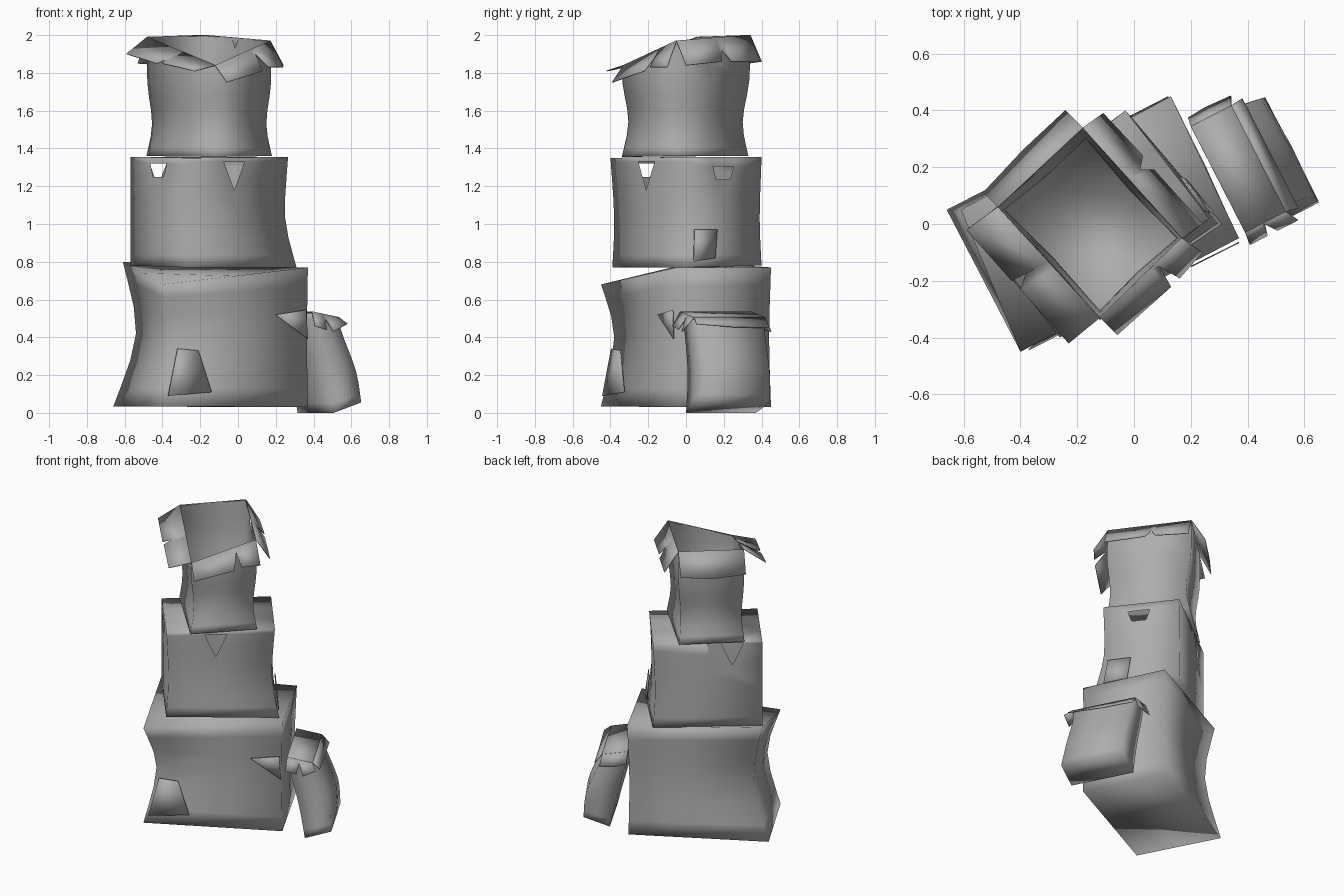
import bpy, bmesh, math
from mathutils import Vector, Matrix

if "Cube" in bpy.data.objects:
    bpy.data.objects.remove(bpy.data.objects["Cube"])

cloth = bpy.data.materials.new("grey_cloth")
cloth.diffuse_color = (.42, .42, .42, 1)
cloth.use_nodes = True
cloth.node_tree.nodes["Principled BSDF"].inputs["Base Color"].default_value = cloth.diffuse_color


def finish(name, bm, thick=0.0, angle=180):
    me = bpy.data.meshes.new(name)
    bmesh.ops.recalc_face_normals(bm, faces=bm.faces)
    bm.to_mesh(me)
    bm.free()
    me.materials.append(cloth)
    ob = bpy.data.objects.new(name, me)
    bpy.context.collection.objects.link(ob)
    bpy.ops.object.select_all(action='DESELECT')
    ob.select_set(True)
    bpy.context.view_layer.objects.active = ob
    bpy.ops.object.shade_smooth_by_angle(angle=math.radians(angle))
    if thick:
        m = ob.modifiers.new("cloth", 'SOLIDIFY')
        m.thickness = thick
        m.offset = 0
    return ob


def spline(pts, t):
    # Catmull-Rom through the rings
    s = min(int(t), len(pts) - 2)
    f = t - s
    p1, p2 = pts[s], pts[s + 1]
    p0 = pts[max(s - 1, 0)]
    p3 = pts[min(s + 2, len(pts) - 1)]
    return 0.5 * (2 * p1 + (p2 - p0) * f + (2 * p0 - 5 * p1 + 4 * p2 - p3) * f * f
                  + (3 * p1 - p0 - 3 * p2 + p3) * f ** 3)


def tear(bm, loc, ang, prof):
    # slice the wall along a convex profile (along, z) and drop the inside
    mat = Matrix.Translation(loc) @ Matrix.Rotation(math.radians(ang), 4, 'Z')
    inv = mat.inverted()
    pts = [Vector((x, 0, z)) for x, z in prof]
    mid = sum(pts, Vector()) / len(pts)
    planes = []
    for a, b in zip(pts, pts[1:] + pts[:1]):
        no = (b - a).cross(Vector((0, 1, 0))).normalized()
        planes.append((a, no if no.dot(mid - a) < 0 else -no))

    def near(f):
        loc_pts = [inv @ v.co for v in f.verts]
        return (all(abs(p.y) < .09 for p in loc_pts)
                and min(p.x for p in loc_pts) < .09 and max(p.x for p in loc_pts) > -.09
                and max(p.z for p in loc_pts) > -.12)
    for a, no in planes:
        fs = [f for f in bm.faces if near(f)]
        geom = fs + list({e for f in fs for e in f.edges}) + list({v for f in fs for v in f.verts})
        bmesh.ops.bisect_plane(bm, geom=geom, plane_co=mat @ a, plane_no=mat.to_3x3() @ no)
    dead = []
    for f in bm.faces:
        c = inv @ f.calc_center_median()
        if abs(c.y) < .09 and all((c - a).dot(no) < 0 for a, no in planes):
            dead.append(f)
    bmesh.ops.delete(bm, geom=dead, context='FACES')


def sack(name, rings, bow=0.0, close_top=False, tears=(), n=2, steps=3):
    bm = bmesh.new()
    cols = [[Vector(r[k]) for r in rings] for k in range(4)]
    loops = []
    total = (len(rings) - 1) * steps
    for i in range(total + 1):
        c = [spline(col, i / steps) for col in cols]
        mid = sum(c, Vector()) / 4
        loop = []
        for k in range(4):
            a, b = c[k], c[(k + 1) % 4]
            out = (a + b) / 2 - mid
            out.z = 0
            out.normalize()
            for j in range(n):
                t = j / n
                amt = bow * math.sin(math.pi * t) * math.sin(math.pi * i / total)
                loop.append(bm.verts.new(a.lerp(b, t) + out * amt))
        loops.append(loop)
    for lo, hi in zip(loops, loops[1:]):
        for j in range(4 * n):
            q = (j + 1) % (4 * n)
            bm.faces.new((lo[j], lo[q], hi[q], hi[j]))
    bm.faces.new(loops[0][::-1])
    if close_top:
        bm.faces.new(loops[-1])
    for t in tears:
        tear(bm, *t)
    return finish(name, bm)


def flap(name, a, b, outer):
    # folded cloth strip: straight along a-b, outer edge ragged
    bm = bmesh.new()
    a, b = Vector(a), Vector(b)
    top = [bm.verts.new(a.lerp(b, t)) for t, _ in outer]
    low = [bm.verts.new(p) for _, p in outer]
    for i in range(len(outer) - 1):
        bm.faces.new((top[i], top[i + 1], low[i + 1], low[i]))
    return finish(name, bm, .005, 40)


def patch(name, pts):
    bm = bmesh.new()
    bm.faces.new([bm.verts.new(p) for p in pts])
    return finish(name, bm, .005, 40)


# Large bottom sack (corners: front, right, back, left)
sack("bottom_sack", [
    [(-.40, -.45, .035), (.37, -.05, .03), (.12, .45, .03), (-.66, .05, .035)],
    [(-.35, -.38, .40), (.365, -.05, .40), (.12, .44, .40), (-.54, .04, .42)],
    [(-.40, -.45, .68), (.37, -.05, .77), (.13, .45, .77), (-.61, .05, .80)]],
    bow=0.012, close_top=True)
patch("bottom_patch", [(-.37, -.442, .09), (-.14, -.326, .11), (-.21, -.347, .33), (-.32, -.395, .34)])

# Middle sack with tears below its rim
wedge = [(-.07, .05), (0, -.10), (.07, .05)]
scoop = [(-.07, .03), (-.045, -.04), (.045, -.04), (.07, .03)]
sack("middle_sack", [
    [(-.27, -.39, .77), (.31, .0, .77), (-.03, .40, .78), (-.57, -.01, .78)],
    [(-.26, -.38, 1.03), (.25, .01, 1.03), (-.04, .39, 1.03), (-.57, -.01, 1.03)],
    [(-.26, -.40, 1.35), (.265, .02, 1.355), (-.03, .40, 1.355), (-.57, -.01, 1.355)]],
    bow=0.012, close_top=True, tears=[
        ((-.02, -.21, 1.28), 38, wedge), ((-.42, -.20, 1.29), 128, scoop),
        ((.13, .20, 1.275), 128, scoop), ((-.42, .10, 1.30), 38, wedge)])
patch("middle_patch", [(.28, .04, .80), (.185, .155, .82), (.165, .165, .97), (.25, .045, .97)])

# Top sack, open, with a sloped mouth
F, R, B, L = (-.12, -.33, 1.84), (.17, -.05, 1.97), (-.18, .34, 2.0), (-.48, .06, 1.99)
sack("top_sack", [
    [(-.12, -.34, 1.355), (.18, -.05, 1.36), (-.18, .33, 1.36), (-.485, .06, 1.36)],
    [(-.12, -.305, 1.54), (.15, -.05, 1.53), (-.17, .30, 1.54), (-.455, .05, 1.53)],
    [(-.12, -.335, 1.74), (.175, -.05, 1.75), (-.18, .335, 1.76), (-.48, .06, 1.75)],
    [F, R, B, L]], bow=-0.01, tears=[((-.02, .16, 1.99), 132, [(-.05, .05), (-.01, -.06), (.05, .05)])])

# Ragged folded rim of the top sack
flap("rim_flap_right", F, R, [
    (0, (-.06, -.39, 1.75)), (.62, (.13, -.22, 1.81)), (.68, (.09, -.15, 1.90)),
    (.72, (.16, -.19, 1.83)), (1, (.24, -.10, 1.83))])
flap("rim_flap_left", F, L, [
    (0, (-.23, -.42, 1.81)), (.45, (-.40, -.23, 1.85)), (.48, (-.38, -.17, 1.87)),
    (.51, (-.43, -.20, 1.85)), (1, (-.59, -.02, 1.90))])
flap("rim_flap_back", B, R, [
    (0, (-.11, .39, 1.86)), (.40, (.03, .24, 1.86)), (.46, (.02, .19, 1.92)),
    (.50, (.07, .19, 1.86)), (1, (.24, .0, 1.84))])
flap("rim_flap_rear_left", L, B, [(0, (-.53, .11, 1.85)), (.5, (-.39, .26, 1.84)), (1, (-.24, .40, 1.86))])


# Small leaning bag: u points away from the big sack, v runs along its side
def loc(u, v, z):
    return (.89 * u - .456 * v, .456 * u + .89 * v, z)


def ring(u0, u1, v0, v1, z0, z1):
    return [loc(u0, v0, z0), loc(u1, v0, z1), loc(u1, v1, z1), loc(u0, v1, z0)]


sack("small_bag", [
    ring(.45, .615, -.23, .185, .0, .055),
    ring(.41, .60, -.20, .19, .20, .22),
    ring(.36, .53, -.19, .20, .40, .40),
    ring(.34, .49, -.20, .21, .53, .50)], bow=0.015, close_top=True)
ca, cb, cc, cd = ring(.335, .495, -.205, .215, .535, .505)
flap("small_bag_front_flap", ca, cb, [
    (0, loc(.33, -.25, .46)), (.4, loc(.40, -.25, .44)), (.5, loc(.41, -.21, .50)),
    (.6, loc(.44, -.25, .43)), (1, loc(.52, -.25, .47))])
flap("small_bag_outer_flap", cb, cc, [(0, loc(.54, -.215, .47)), (.5, loc(.54, 0, .455)), (1, loc(.54, .22, .45))])
flap("small_bag_back_flap", cd, cc, [(0, loc(.34, .245, .46)), (.5, loc(.41, .25, .44)), (1, loc(.51, .245, .43))])
patch("small_bag_top", [ca, cb, cc, cd])
patch("small_bag_loose_corner", [(.20, -.15, .52), (.36, -.07, .545), (.37, -.065, .39)])
